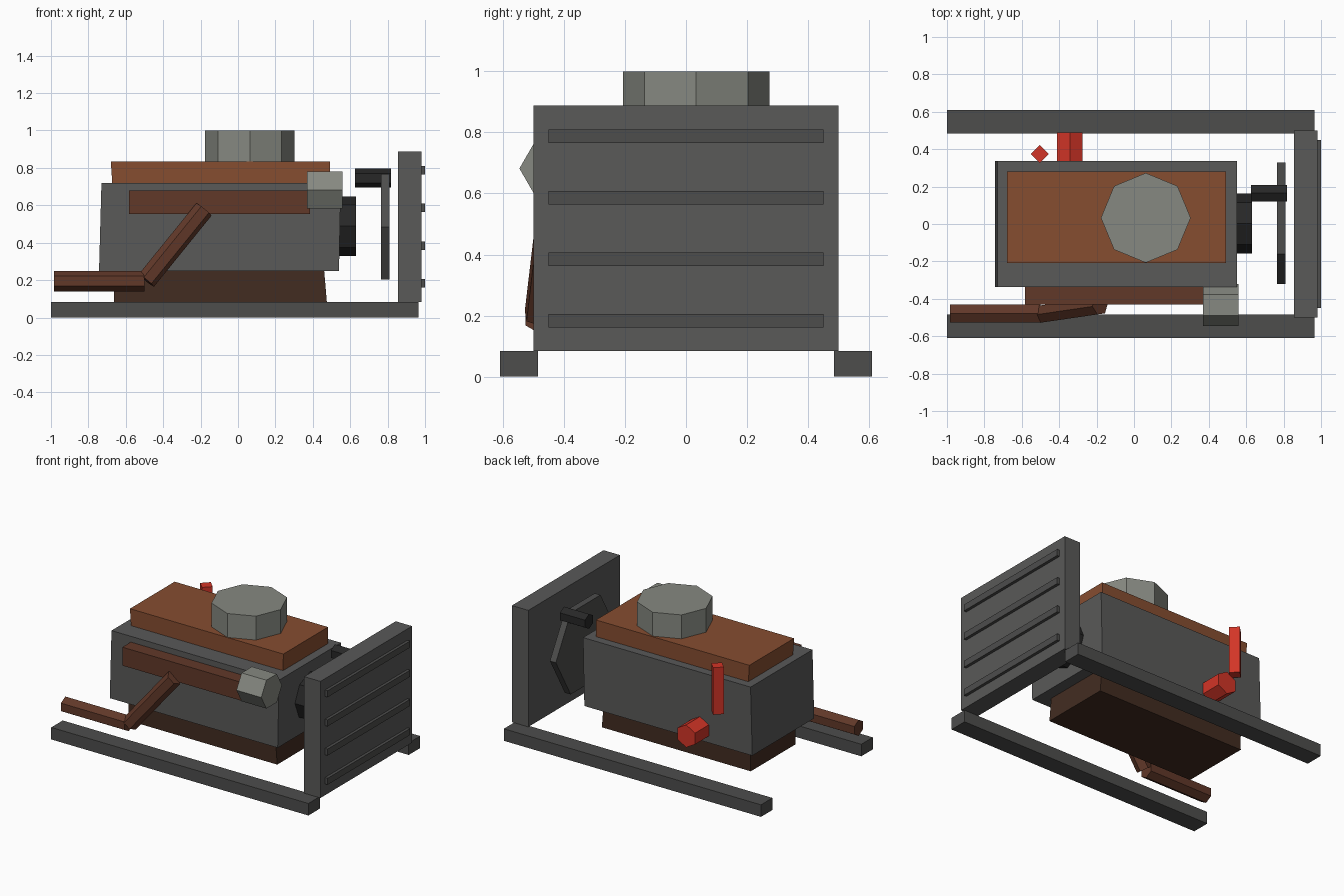
import bpy, bmesh
from mathutils import Vector, Matrix

if "Cube" in bpy.data.objects:
    bpy.data.objects.remove(bpy.data.objects["Cube"])


def material(name, rgb):
    m = bpy.data.materials.new(name)
    m.diffuse_color = (*rgb, 1)
    m.use_nodes = True
    m.node_tree.nodes["Principled BSDF"].inputs["Base Color"].default_value = m.diffuse_color
    return m


STEEL = material("steel", (0.10, 0.10, 0.098))
DARK = material("dark_steel", (0.075, 0.075, 0.073))
BLACK = material("black", (0.02, 0.02, 0.02))
PALE = material("pale_grey", (0.24, 0.25, 0.22))
ORANGE = material("rust_orange", (0.24, 0.075, 0.03))
BROWN = material("brown", (0.12, 0.04, 0.022))
UMBER = material("dark_brown", (0.055, 0.025, 0.015))
RED = material("red", (0.65, 0.035, 0.02))


def finish(name, bm, mat):
    bmesh.ops.recalc_face_normals(bm, faces=bm.faces)
    me = bpy.data.meshes.new(name)
    bm.to_mesh(me)
    bm.free()
    me.materials.append(mat)
    ob = bpy.data.objects.new(name, me)
    bpy.context.collection.objects.link(ob)
    return ob


def box(name, x, y, z, mat, top_x=None, top_y=None):
    """Box from ranges; the top may have its own x and y range."""
    bm = bmesh.new()
    bmesh.ops.create_cube(bm, size=2)
    for v in bm.verts:
        up = v.co.z > 0
        xs = top_x if up and top_x else x
        ys = top_y if up and top_y else y
        v.co = (xs[v.co.x > 0], ys[v.co.y > 0], z[up])
    return finish(name, bm, mat)


def prism(name, sides, r, start, end, ref, mat):
    """Regular prism between two points, with a corner pointing along ref."""
    a, b = Vector(start), Vector(end)
    axis = (b - a).normalized()
    up = Vector(ref)
    up = (up - axis * up.dot(axis)).normalized()
    rot = Matrix((up.cross(axis), up, axis)).transposed().to_4x4()
    bm = bmesh.new()
    bmesh.ops.create_cone(bm, cap_ends=True, segments=sides, radius1=r, radius2=r,
                          depth=(b - a).length,
                          matrix=Matrix.Translation((a + b) / 2) @ rot)
    return finish(name, bm, mat)


Y, Z = (0, 1, 0), (0, 0, 1)

# skid rails
for side, ys in (("front", (-0.61, -0.485)), ("back", (0.485, 0.61))):
    box(side + "_rail", (-1, 0.965), ys, (0, 0.083), DARK)

# radiator with four raised fins
box("radiator", (0.855, 0.98), (-0.5, 0.5), (0.083, 0.888), STEEL)
for i in range(4):
    z = 0.183 + i * 0.2015
    box(f"radiator_fin_{i + 1}", (0.97, 1.0), (-0.45, 0.45), (z - 0.0225, z + 0.0225), DARK)

# engine body, slightly skewed
box("oil_pan", (-0.663, 0.475), (-0.25, 0.24), (0.083, 0.26), UMBER, top_x=(-0.66, 0.46))
box("engine_block", (-0.743, 0.54), (-0.338, 0.338), (0.25, 0.72), STEEL, top_x=(-0.73, 0.55))
box("valve_cover", (-0.672, 0.49), (-0.208, 0.28), (0.715, 0.835), ORANGE, top_x=(-0.68, 0.492))

# air filter on top
prism("air_filter", 8, 0.24, (0.063, 0.033, 0.83), (0.063, 0.033, 1.0), Y, PALE)

# exhaust manifold, pipe and front filter can
box("exhaust_manifold", (-0.583, 0.385), (-0.43, -0.33), (0.553, 0.68), BROWN)
prism("exhaust_downpipe", 6, 0.053, (-0.182, -0.435, 0.578), (-0.49, -0.48, 0.198), Z, BROWN)
prism("exhaust_tailpipe", 6, 0.055, (-0.5, -0.478, 0.195), (-0.985, -0.478, 0.195), Z, BROWN)
prism("side_canister", 6, 0.113, (0.37, -0.433, 0.682), (0.56, -0.433, 0.682), Y, PALE)

# pulley, fan disc and water pump shaft
prism("pulley", 8, 0.16, (0.53, 0.003, 0.488), (0.63, 0.003, 0.488), Y, BLACK)
prism("fan", 6, 0.325, (0.765, 0.003, 0.485), (0.81, 0.003, 0.485), Y, DARK)
prism("coolant_hose", 6, 0.051, (0.625, 0.165, 0.745), (0.817, 0.165, 0.745), Z, BLACK)

# red oil filter and dipstick at the back
prism("oil_filter", 6, 0.078, (-0.343, 0.33, 0.335), (-0.343, 0.488, 0.335), Z, RED)
prism("dipstick", 4, 0.048, (-0.503, 0.374, 0.5), (-0.503, 0.374, 0.825), Y, RED)
